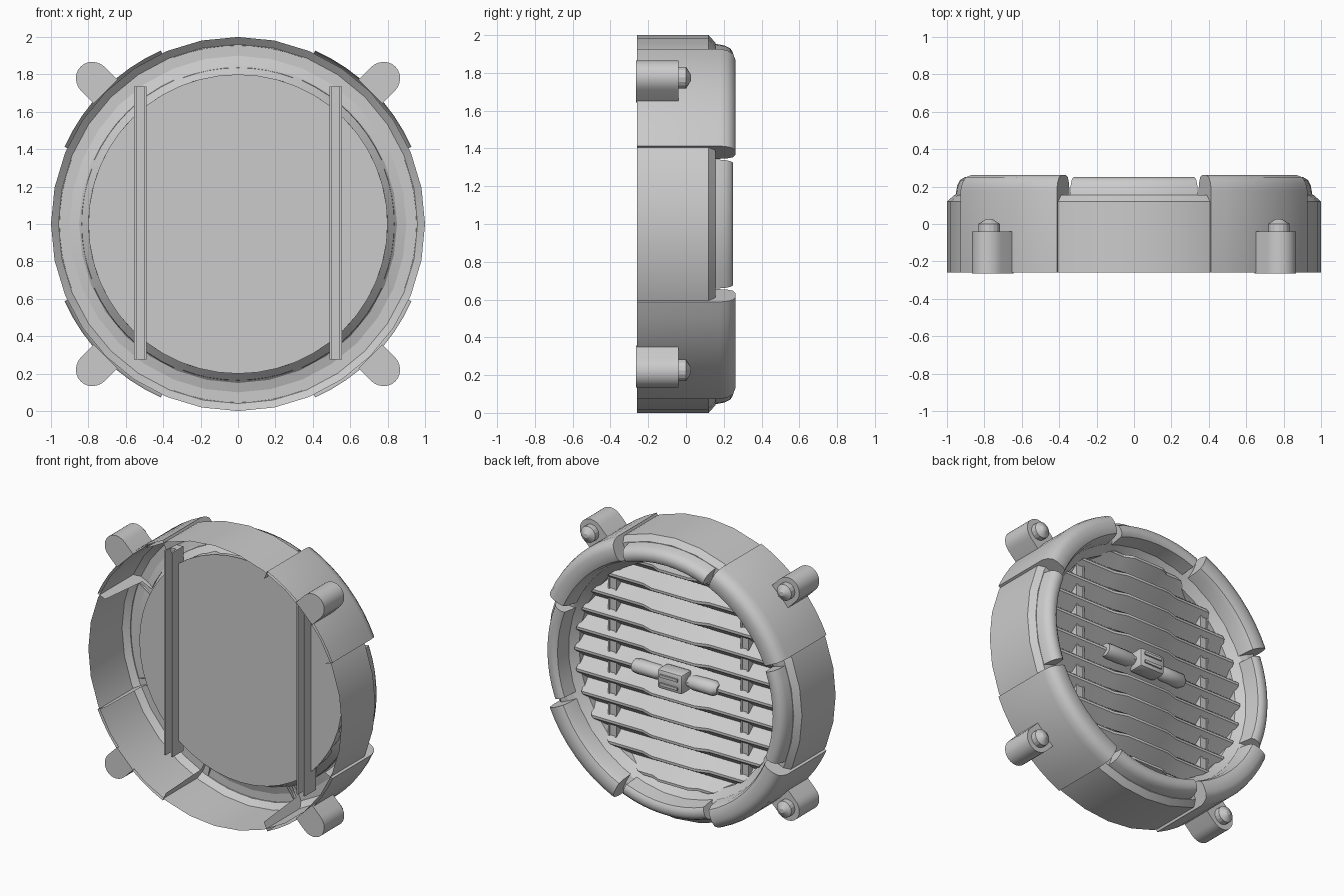
import bpy, bmesh
from math import sin, cos, pi, radians, sqrt
from mathutils import Matrix, Vector

if "Cube" in bpy.data.objects:
    bpy.data.objects.remove(bpy.data.objects["Cube"])

grey = bpy.data.materials.new("matte_grey")
grey.use_nodes = True
grey.diffuse_color = (0.6, 0.6, 0.6, 1)
grey.node_tree.nodes["Principled BSDF"].inputs["Base Color"].default_value = (0.6, 0.6, 0.6, 1)


def finish(name, bm, angle=30):
    """Turn a bmesh into a shaded object."""
    bmesh.ops.recalc_face_normals(bm, faces=bm.faces)
    me = bpy.data.meshes.new(name)
    bm.to_mesh(me)
    bm.free()
    me.materials.append(grey)
    me.shade_smooth()
    me.set_sharp_from_angle(angle=radians(angle))
    ob = bpy.data.objects.new(name, me)
    bpy.context.collection.objects.link(ob)
    return ob


def polar(r, y, deg):
    return Vector((r * cos(radians(deg)), y, 1 + r * sin(radians(deg))))


def sweep(bm, profile, start, end, steps):
    """Sweep (radius, y) points around the vent axis."""
    rows = [[bm.verts.new(polar(r, y, start + (end - start) * i / steps)) for r, y in profile]
            for i in range(steps + 1)]
    for a, b in zip(rows, rows[1:]):
        for j in range(len(profile) - 1):
            bm.faces.new((a[j], a[j + 1], b[j + 1], b[j]))


def cap(bm, profile, deg):
    bm.faces.new([bm.verts.new(polar(r, y, deg)) for r, y in profile])


def box(bm, x, y, z):
    """Box from three (low, high) ranges."""
    m = Matrix.Translation([sum(p) / 2 for p in (x, y, z)])
    m = m @ Matrix.Diagonal([p[1] - p[0] for p in (x, y, z)] + [1])
    bmesh.ops.create_cube(bm, size=1, matrix=m)


def loft(bm, sections):
    """Skin closed sections of equal length and cap both ends."""
    rows = [[bm.verts.new(p) for p in s] for s in sections]
    n = len(rows[0])
    for a, b in zip(rows, rows[1:]):
        for j in range(n):
            k = (j + 1) % n
            bm.faces.new((a[j], a[k], b[k], b[j]))
    bm.faces.new(rows[0])
    bm.faces.new(rows[-1])


# outer ring shell, open at the front, with a funnel down to the opening
bm = bmesh.new()
sweep(bm, [(1, -.26), (1, .12), (.96, .155), (.9, .155), (.85, .14), (.79, .08), (.79, .03)], 0, 360, 32)
bmesh.ops.remove_doubles(bm, verts=bm.verts, dist=1e-4)
finish("outer_ring", bm, 15)

# raised trims between the corner blocks
TRIM = [(.955, .15), (.945, .205), (.93, .235), (.905, .25), (.87, .25), (.85, .235), (.835, .12)]
for name, mid in (("left", 0), ("top", 90), ("right", 180), ("bottom", 270)):
    bm = bmesh.new()
    sweep(bm, TRIM, mid - 21, mid + 21, 8)
    for s in (-21, 21):
        cap(bm, TRIM, mid + s)
    bmesh.ops.remove_doubles(bm, verts=bm.verts, dist=1e-4)
    finish("trim_" + name, bm, 40)

# corner blocks, each with a mounting lug and stud
BLOCK = [(1.015, -.26), (1.015, .18), (1.005, .22), (.985, .25), (.95, .262),
         (.9, .262), (.87, .25), (.855, .22), (.84, .12)]
for name, mid in (("top_left", 45), ("top_right", 135), ("bottom_right", 225), ("bottom_left", 315)):
    bm = bmesh.new()
    sweep(bm, BLOCK, mid - 21, mid + 21, 8)
    for s in (-21, 21):
        cap(bm, BLOCK + [(.92, .12), (.95, -.26)], mid + s)
    bmesh.ops.remove_doubles(bm, verts=bm.verts, dist=1e-4)
    finish("block_" + name, bm, 40)

    out = polar(1, 0, mid) - Vector((0, 0, 1))
    side = Vector((-out.z, 0, out.x))
    centre = polar(1.095, 0, mid)
    outline = [centre - out * .095 - side * .09]
    outline += [centre + out * .095 * cos(a) + side * .09 * sin(a)
                for a in (-pi / 2 + pi * i / 12 for i in range(13))]
    outline += [centre - out * .095 + side * .09]
    bm = bmesh.new()
    loft(bm, [[p + Vector((0, y, 0)) for p in outline] for y in (-.265, -.04)])
    finish("lug_" + name, bm)

    bm = bmesh.new()
    loft(bm, [[centre + Vector((r * cos(a), y, r * sin(a))) for a in (2 * pi * i / 16 for i in range(16))]
              for r, y in ((.058, -.06), (.058, 0), (.015, .027))])
    finish("stud_" + name, bm, 20)

# back panel behind the louvres
bm = bmesh.new()
bmesh.ops.create_circle(bm, cap_ends=True, segments=48, radius=.8,
                        matrix=Matrix.Translation((0, .03, 1)) @ Matrix.Rotation(pi / 2, 4, "X"))
finish("back_panel", bm)


# tapered louvres with a bulged middle, trimmed to the round opening
def louvre_section(z, x, edge):
    """Wedge section; x of None marks an end lying on the round opening."""
    points = []
    for y, h in ((.032, -.075), (edge, -.009), (edge, .009), (.032, .075)):
        pz = max(-.77, min(.77, z + h))
        end = sqrt(.8 ** 2 - pz * pz)
        points.append((max(-end, min(end, x)), y, 1 + pz))
    return points


bm = bmesh.new()
for i in range(-5, 6):
    scale = min(1, sqrt(.8 ** 2 - (i * .15) ** 2) / .4)
    loft(bm, [louvre_section(i * .15, x, edge) for x, edge in
              ((-1, .115), (-.26 * scale, .115), (-.17 * scale, .145),
               (.17 * scale, .145), (.26 * scale, .115), (1, .115))])
finish("louvres", bm, 20)

# vertical support channels
bm = bmesh.new()
for s in (-1, 1):
    for x in (.496, .549):
        box(bm, (s * x - .006, s * x + .006), (-.04, .085), (.275, 1.735))
    box(bm, (s * .5225 - .03, s * .5225 + .03), (.02, .08), (.275, 1.735))
finish("support_bars", bm)


# adjusting handle on the middle louvre
def oval(x, ry, rz):
    return [(x, .1 + ry * cos(a), 1 + rz * sin(a)) for a in (2 * pi * i / 12 for i in range(12))]


bm = bmesh.new()
loft(bm, [oval(x, ry, rz) for x, ry, rz in
          ((-.33, .03, .03), (-.3, .055, .05), (-.14, .055, .05), (-.1, .04, .035),
           (.1, .04, .035), (.14, .055, .05), (.3, .055, .05), (.33, .05, .045))])
finish("handle", bm, 40)

# sleeve with grip ribs around the handle
bm = bmesh.new()
box(bm, (-.1, .1), (.07, .19), (.93, 1.07))
bmesh.ops.bevel(bm, geom=bm.edges[:], offset=.02, segments=2, affect="EDGES", profile=.5)
for z in (.97, 1.03):
    box(bm, (-.07, .07), (.18, .2), (z - .01, z + .01))
finish("handle_sleeve", bm, 40)
